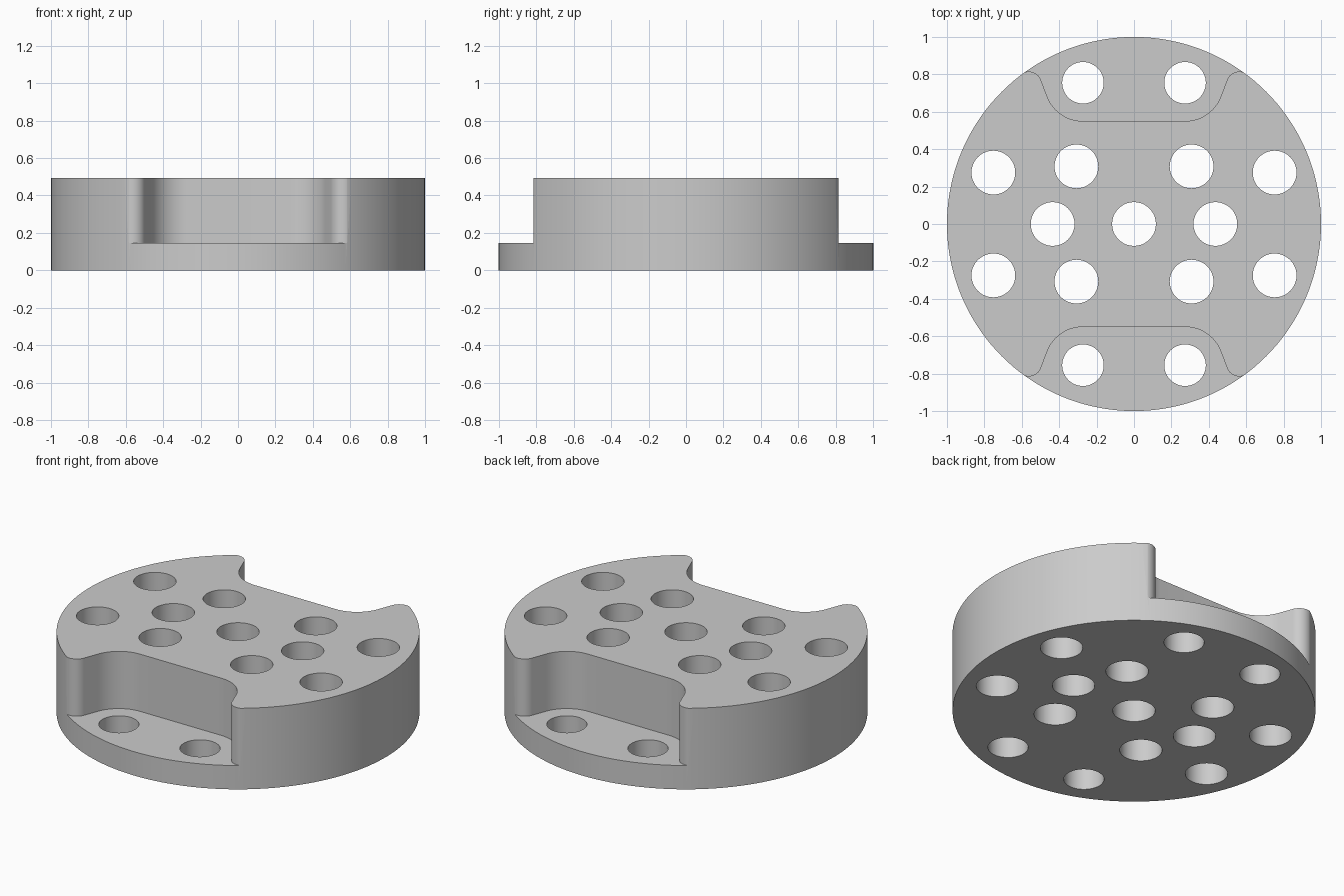
import bpy, bmesh
from math import radians, cos, sin, pi

cube = bpy.data.objects.get("Cube")
if cube:
    bpy.data.objects.remove(cube, do_unlink=True)

HEIGHT, SHELF = 0.493, 0.145
SHELF_HOLE = (0.273, 0.755)

grey = bpy.data.materials.new("plain grey")
grey.use_nodes = True
grey.diffuse_color = (0.6, 0.6, 0.6, 1)
grey.node_tree.nodes["Principled BSDF"].inputs["Base Color"].default_value = (0.6, 0.6, 0.6, 1)


def arc(cx, cy, r, start, end, steps):
    """Points along an arc, angles in degrees."""
    angles = [radians(start + (end - start) * i / steps) for i in range(steps + 1)]
    return [(cx + r * cos(a), cy + r * sin(a)) for a in angles]


def circle(cx, cy, r, n):
    return [(cx + r * cos(2 * pi * i / n), cy + r * sin(2 * pi * i / n)) for i in range(n)]


def prisms(name, outlines, z0, z1):
    """One object holding an upright prism for each outline."""
    bm = bmesh.new()
    for points in outlines:
        face = bm.faces.new([bm.verts.new((x, y, z0)) for x, y in points])
        top = bmesh.ops.extrude_face_region(bm, geom=[face])["geom"]
        verts = [v for v in top if isinstance(v, bmesh.types.BMVert)]
        bmesh.ops.translate(bm, verts=verts, vec=(0, 0, z1 - z0))
    bmesh.ops.recalc_face_normals(bm, faces=bm.faces)
    mesh = bpy.data.meshes.new(name)
    bm.to_mesh(mesh)
    bm.free()
    mesh.materials.append(grey)
    obj = bpy.data.objects.new(name, mesh)
    bpy.context.collection.objects.link(obj)
    return obj


# Round block
body = prisms("drilled_round_block", [circle(0, 0, 1, 144)], 0, HEIGHT)

# Pocket outline: straight wall, rounded corner around the shelf hole, rounded lip
half = arc(*SHELF_HOLE, 0.205, -90, -20, 14)
half += arc(0.563, 0.745, 0.07, 160, 68, 14)
half += [(0.7, 0.95), (0.7, 1.1)]
back = half + [(-x, y) for x, y in reversed(half)]
front = [(x, -y) for x, y in back]
pockets = prisms("pocket_cutter", [back, front], SHELF, HEIGHT + 0.2)

# Through holes, mirrored into all quadrants
signs = [(sx, sy) for sx in (-1, 1) for sy in (-1, 1)]
holes = [circle(x, 0, 0.117, 48) for x in (-0.435, 0, 0.435)]
for x, y, r in [(0.308, 0.308, 0.117), (0.752, 0.275, 0.117), (*SHELF_HOLE, 0.111)]:
    holes += [circle(sx * x, sy * y, r, 48) for sx, sy in signs]
drills = prisms("hole_cutter", holes, -0.2, HEIGHT + 0.2)

# Cut the pockets first, then drill
bpy.ops.object.select_all(action="DESELECT")
bpy.context.view_layer.objects.active = body
body.select_set(True)
for cutter in (pockets, drills):
    cutter.hide_render = True
    mod = body.modifiers.new(cutter.name, "BOOLEAN")
    mod.operation = "DIFFERENCE"
    mod.solver = "EXACT"
    mod.object = cutter
    bpy.ops.object.modifier_apply(modifier=mod.name)
    bpy.data.objects.remove(cutter, do_unlink=True)

bpy.ops.object.shade_smooth_by_angle(angle=radians(30))
